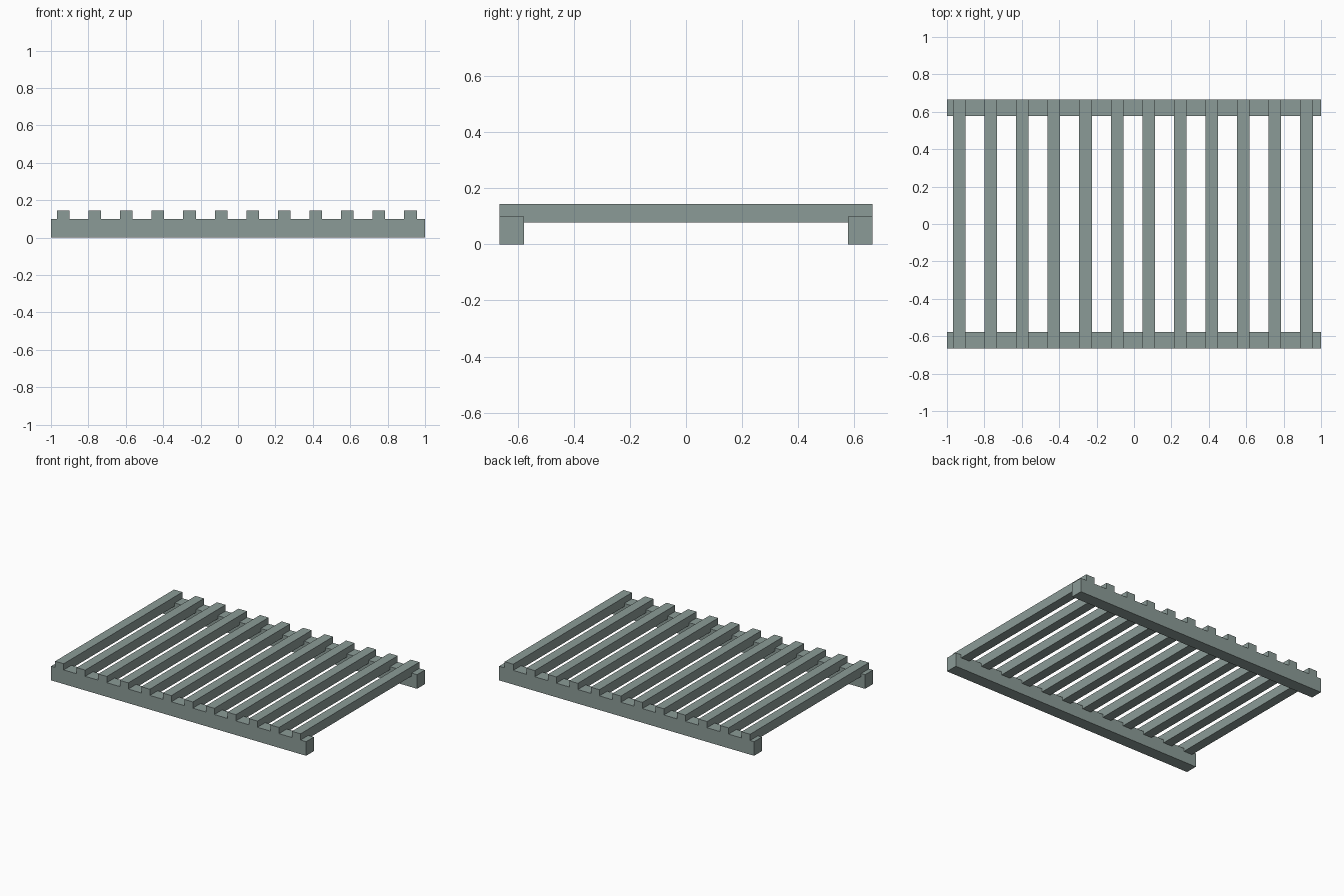
import bpy

if "Cube" in bpy.data.objects:
    bpy.data.objects.remove(bpy.data.objects["Cube"])

HALF_DEPTH = 0.665
RAIL_WIDTH, RAIL_HEIGHT = 0.087, 0.10
SLAT_COUNT, SLAT_WIDTH = 12, 0.067
SLAT_BOTTOM, SLAT_TOP = 0.078, 0.144
FIRST_X, PITCH = -0.9345, 0.1688

# Dark grey-green paint shared by all parts
paint = bpy.data.materials.new("grey_green")
paint.diffuse_color = (0.26, 0.33, 0.31, 1)
paint.use_nodes = True
paint.node_tree.nodes["Principled BSDF"].inputs["Base Color"].default_value = paint.diffuse_color


def box(name, low, high):
    """Axis-aligned box between two corners."""
    centre = [(a + b) / 2 for a, b in zip(low, high)]
    bpy.ops.mesh.primitive_cube_add(size=1, location=centre)
    obj = bpy.context.object
    obj.name = name
    obj.scale = [b - a for a, b in zip(low, high)]
    bpy.ops.object.transform_apply(location=False, rotation=False, scale=True)
    obj.data.materials.append(paint)
    return obj


# Long rails at front and back
inner = HALF_DEPTH - RAIL_WIDTH
box("front_rail", (-1, -HALF_DEPTH, 0), (1, -inner, RAIL_HEIGHT))
box("back_rail", (-1, inner, 0), (1, HALF_DEPTH, RAIL_HEIGHT))

# Cross slats let into the rails, flush with their outer faces
for i in range(SLAT_COUNT):
    x = FIRST_X + i * PITCH
    box(f"slat_{i + 1}",
        (x - SLAT_WIDTH / 2, -HALF_DEPTH, SLAT_BOTTOM),
        (x + SLAT_WIDTH / 2, HALF_DEPTH, SLAT_TOP))
